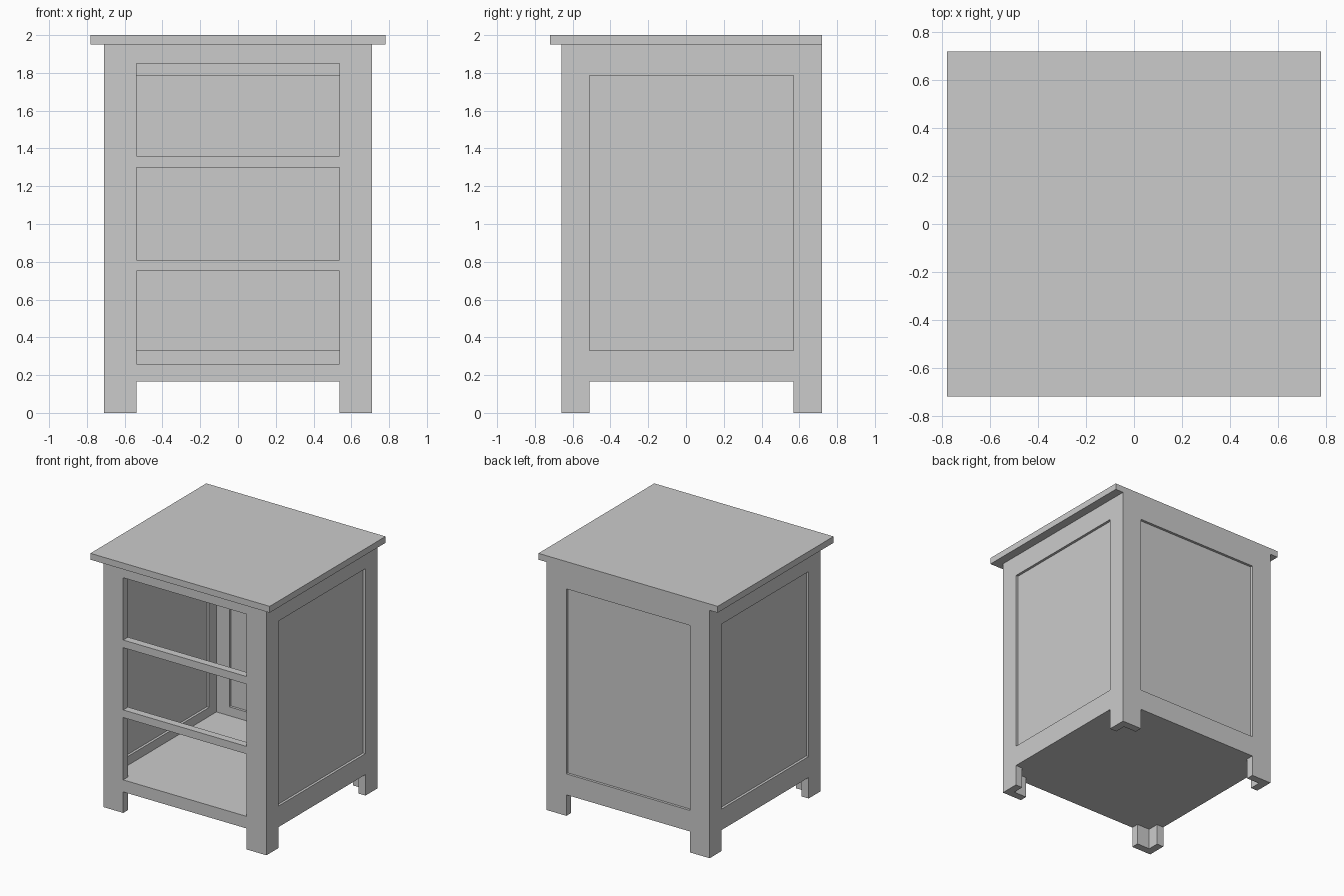
import bpy, bmesh

if "Cube" in bpy.data.objects:
    bpy.data.objects.remove(bpy.data.objects["Cube"])

mat = bpy.data.materials.new("plain grey")
mat.diffuse_color = (0.6, 0.6, 0.6, 1)
mat.use_nodes = True
mat.node_tree.nodes["Principled BSDF"].inputs["Base Color"].default_value = mat.diffuse_color

X, Y0, Y1 = 0.71, -0.66, 0.72   # outer faces of the cabinet body
T = 0.06                        # frame thickness
LX, LY = 0.537, (-0.51, 0.57)   # inner edges of the legs
BASE, UNDER = 0.165, 1.95       # underside of floor, underside of top


def finish(name, bm):
    bmesh.ops.recalc_face_normals(bm, faces=bm.faces)
    me = bpy.data.meshes.new(name)
    bm.to_mesh(me)
    bm.free()
    me.materials.append(mat)
    ob = bpy.data.objects.new(name, me)
    bpy.context.collection.objects.link(ob)


def box(name, lo, hi):
    bm = bmesh.new()
    bmesh.ops.create_cube(bm, size=1)
    for v in bm.verts:
        v.co = [lo[i] + (v.co[i] + 0.5) * (hi[i] - lo[i]) for i in range(3)]
    finish(name, bm)


def frame(name, us, vs, gaps, place):
    """One cabinet wall cut with openings, mitred at the corners."""
    bm = bmesh.new()
    grid = [[bm.verts.new((u, v, 0)) for v in vs] for u in us]
    for i in range(len(us) - 1):
        for j in range(len(vs) - 1):
            if not (i == 1 and j in gaps):
                bm.faces.new((grid[i][j], grid[i + 1][j],
                              grid[i + 1][j + 1], grid[i][j + 1]))
    ext = bmesh.ops.extrude_face_region(bm, geom=bm.faces[:], use_keep_orig=True)
    for v in [g for g in ext["geom"] if isinstance(g, bmesh.types.BMVert)]:
        v.co.z = T
        if abs(v.co.x - us[0]) < 1e-4:
            v.co.x += T
        elif abs(v.co.x - us[-1]) < 1e-4:
            v.co.x -= T
    for v in bm.verts:
        v.co = place(*v.co)
    bmesh.ops.recalc_face_normals(bm, faces=bm.faces)
    bmesh.ops.dissolve_limit(bm, angle_limit=0.01, verts=bm.verts[:], edges=bm.edges[:])
    finish(name, bm)


# Walls: front with three open bays, others with one panel opening
xs = [-X, -LX, LX, X]
ys = [Y0, LY[0], LY[1], Y1]
front_z = [0, BASE, 0.26, 0.75, 0.81, 1.30, 1.36, 1.85, UNDER]
panel_z = [0, BASE, 0.33, 1.785, UNDER]
frame("front_frame", xs, front_z, (0, 2, 4, 6), lambda u, v, w: (u, Y0 + w, v))
frame("back_frame", xs, panel_z, (0, 2), lambda u, v, w: (u, Y1 - w, v))
frame("left_frame", ys, panel_z, (0, 2), lambda u, v, w: (-X + w, u, v))
frame("right_frame", ys, panel_z, (0, 2), lambda u, v, w: (X - w, u, v))

# Thin panels set back inside their frames
D0, D1 = 0.02, 0.04
box("back_panel", (-LX, Y1 - D1, 0.33), (LX, Y1 - D0, 1.785))
box("left_panel", (-X + D0, LY[0], 0.33), (-X + D1, LY[1], 1.785))
box("right_panel", (X - D1, LY[0], 0.33), (X - D0, LY[1], 1.785))

# Floor and overhanging top, flush at the back
box("floor", (-X + T, Y0 + T, BASE), (X - T, Y1 - T, 0.26))
box("top", (-0.78, -0.72, UNDER), (0.78, 0.72, 2.0))
